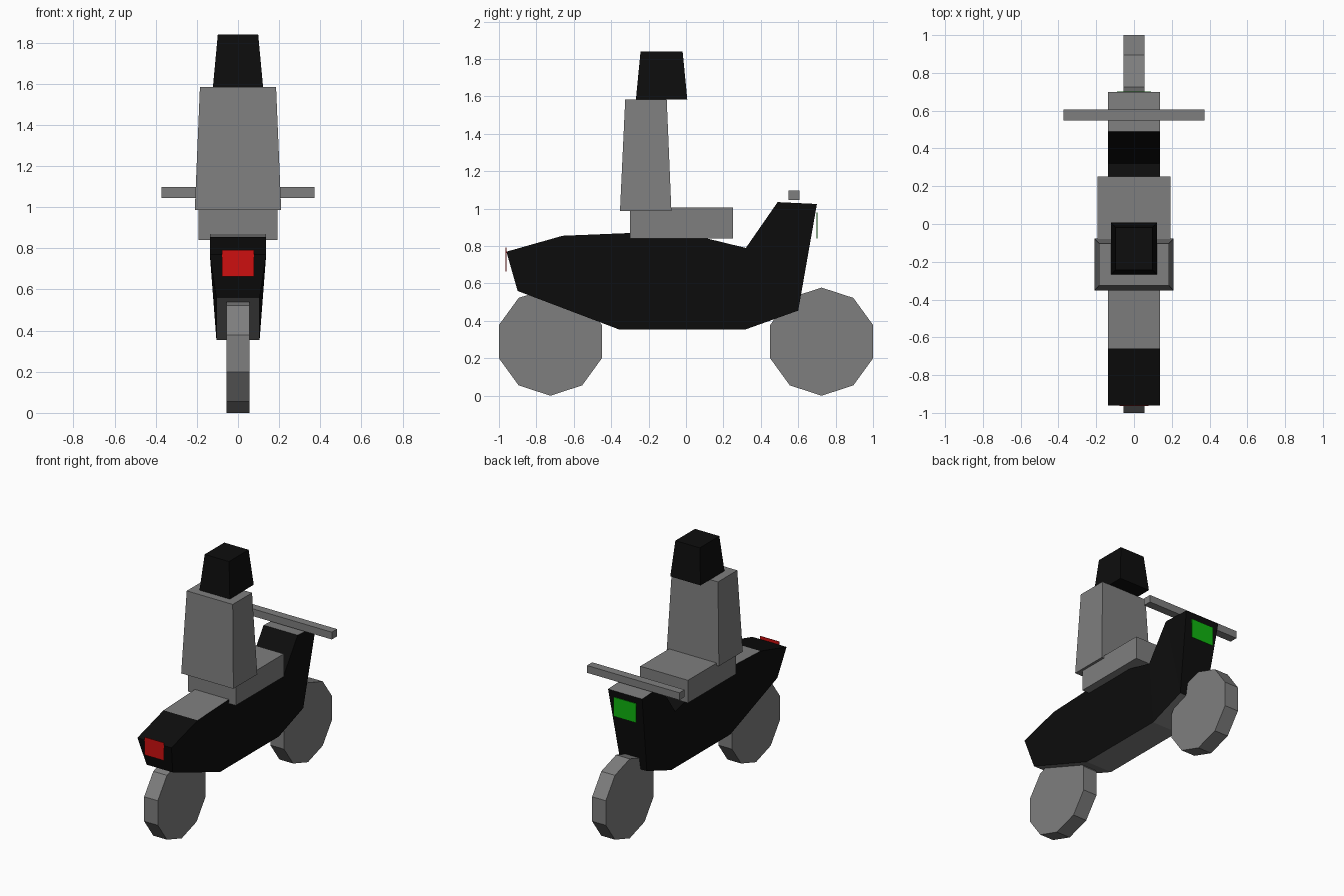
import bpy, bmesh, math

cube = bpy.data.objects.get("Cube")
if cube:
    bpy.data.objects.remove(cube, do_unlink=True)


def material(name, colour):
    m = bpy.data.materials.new(name)
    m.use_nodes = True
    m.diffuse_color = (*colour, 1)
    m.node_tree.nodes["Principled BSDF"].inputs["Base Color"].default_value = (*colour, 1)
    return m


grey = material("mid_grey", (0.21, 0.21, 0.21))
black = material("near_black", (0.004, 0.004, 0.004))
red = material("lamp_red", (0.61, 0.005, 0.005))
green = material("lamp_green", (0.005, 0.45, 0.005))


def finish(name, bm, *mats):
    bmesh.ops.recalc_face_normals(bm, faces=bm.faces)
    mesh = bpy.data.meshes.new(name)
    bm.to_mesh(mesh)
    bm.free()
    for m in mats:
        mesh.materials.append(m)
    ob = bpy.data.objects.new(name, mesh)
    bpy.context.collection.objects.link(ob)
    return ob


def block(name, mat, z0, z1, base, top=None):
    """Box or tapered box; base and top are (half width, y min, y max)."""
    bm = bmesh.new()
    rings = []
    for z, (w, y0, y1) in ((z0, base), (z1, top or base)):
        rings.append([bm.verts.new((x, y, z))
                      for x, y in ((-w, y0), (w, y0), (w, y1), (-w, y1))])
    low, high = rings
    bm.faces.new(low)
    bm.faces.new(high)
    for i in range(4):
        j = (i + 1) % 4
        bm.faces.new((low[i], low[j], high[j], high[i]))
    return finish(name, bm, mat)


# Body: wide upper outline and narrow lower outline, as (y, z)
upper = [(-0.96, 0.77), (-0.66, 0.855), (-0.05, 0.88),
         (0.32, 0.79), (0.49, 1.035), (0.70, 1.025)]
lower = [(-0.90, 0.56), (-0.36, 0.355), (0.32, 0.355), (0.60, 0.455)]
bm = bmesh.new()
U, L = ({s: [bm.verts.new((s * w, y, z)) for y, z in outline] for s in (-1, 1)}
        for outline, w in ((upper, 0.137), (lower, 0.105)))
for s in (-1, 1):
    u, l = U[s], L[s]
    for side in ((u[0], u[1], l[1], l[0]), (u[1], u[2], l[1]),
                 (u[2], u[3], l[2], l[1]), (u[3], u[4], l[3], l[2]),
                 (u[4], u[5], l[3])):
        bm.faces.new(side).material_index = 0
loop = {s: U[s] + L[s][::-1] for s in (-1, 1)}
grey_strips = {1, 4, 6, 7, 8}   # rear deck, nose top and the underside
n = len(loop[1])
for i in range(n):
    j = (i + 1) % n
    face = bm.faces.new((loop[-1][i], loop[-1][j], loop[1][j], loop[1][i]))
    face.material_index = 1 if i in grey_strips else 0
finish("body", bm, black, grey)

# Wheels: ten-sided discs across x
for name, y in (("front_wheel", 0.725), ("rear_wheel", -0.725)):
    bm = bmesh.new()
    rims = [[bm.verts.new((x, y + 0.289 * math.sin(k * math.tau / 10),
                           0.289 - 0.289 * math.cos(k * math.tau / 10)))
             for k in range(10)] for x in (-0.055, 0.055)]
    for rim in rims:
        bm.faces.new(rim)
    for k in range(10):
        j = (k + 1) % 10
        bm.faces.new((rims[0][k], rims[0][j], rims[1][j], rims[1][k]))
    finish(name, bm, grey)

# Seat, handlebar and rider
block("seat", grey, 0.84, 1.005, (0.192, -0.30, 0.252))
block("handlebar", grey, 1.045, 1.098, (0.372, 0.547, 0.607))
block("rider_torso", grey, 0.987, 1.583, (0.21, -0.353, -0.078), (0.185, -0.325, -0.103))
block("rider_head", black, 1.583, 1.84, (0.122, -0.268, 0.007), (0.098, -0.243, -0.018))

# Lamp plates
block("tail_lamp", red, 0.663, 0.792, (0.078, -0.964, -0.960))
block("head_lamp", green, 0.84, 0.98, (0.09, 0.698, 0.702))
